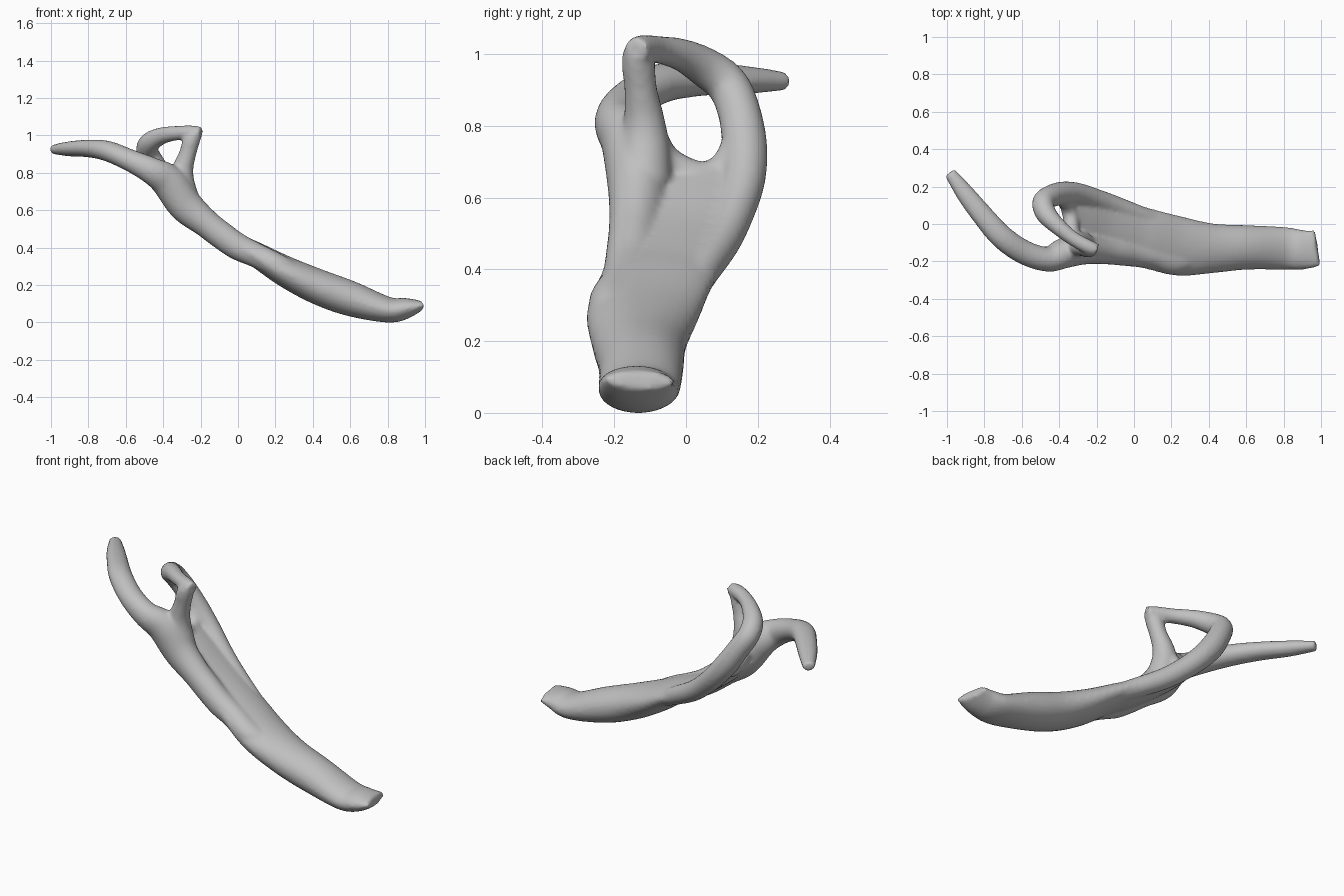
import bpy, bmesh, math
from mathutils import Vector

cube = bpy.data.objects.get("Cube")
if cube:
    bpy.data.objects.remove(cube, do_unlink=True)

SIDES, STEPS = 24, 5


def spline(stations):
    """Catmull-Rom interpolation of position and radii together."""
    pts = [Vector(s) for s in stations]
    out = []
    for i in range(len(pts) - 1):
        a, b = pts[max(i - 1, 0)], pts[i]
        c, d = pts[i + 1], pts[min(i + 2, len(pts) - 1)]
        for k in range(STEPS):
            t = k / STEPS
            out.append((b * 2 + (c - a) * t + (a * 2 - b * 5 + c * 4 - d) * t**2
                        + (b * 3 - a - c * 3 + d) * t**3) * 0.5)
    return out + [pts[-1]]


def loft(bm, stations):
    """Closed tube through (x, y, z, half width, half thickness) stations."""
    path = spline(stations)
    u = Vector((0, 1, 0))
    rings = []
    for i, p in enumerate(path):
        ahead, behind = path[min(i + 1, len(path) - 1)], path[max(i - 1, 0)]
        t = Vector(ahead[:3]) - Vector(behind[:3])
        t.normalize()
        u = (u - t * u.dot(t)).normalized()
        v = t.cross(u)
        rings.append([])
        for k in range(SIDES):
            a = math.tau * k / SIDES
            co = Vector(p[:3]) + u * math.cos(a) * p[3] + v * math.sin(a) * p[4]
            rings[-1].append(bm.verts.new(co))
    for r, s in zip(rings, rings[1:]):
        for k in range(SIDES):
            n = (k + 1) % SIDES
            bm.faces.new((r[k], r[n], s[n], s[k]))
    bm.faces.new(rings[0][::-1])
    bm.faces.new(rings[-1])


def tube(bm, stations):
    loft(bm, [(x, y, z, r, r) for x, y, z, r in stations])


bm = bmesh.new()

# Broad trunk with a slanted butt end, thinning to a web between the limbs
loft(bm, [
    (.98, -.128, .092, .098, .026), (.9, -.138, .076, .106, .056),
    (.8, -.13, .068, .114, .069), (.6, -.125, .128, .119, .094),
    (.42, -.13, .194, .133, .094), (.25, -.12, .275, .158, .082),
    (.1, -.085, .362, .16, .066), (0, -.06, .412, .163, .062),
    (-.15, -.03, .505, .17, .052), (-.27, 0, .595, .155, .047),
    (-.34, .02, .66, .13, .037)])

# Front limb sweeping out to the long free tip
loft(bm, [
    (.34, -.17, .245, .055, .055), (.22, -.195, .3, .077, .064),
    (.1, -.172, .358, .068, .066), (0, -.158, .405, .071, .072),
    (-.08, -.15, .46, .071, .074), (-.17, -.142, .53, .073, .076),
    (-.28, -.135, .625, .083, .092), (-.37, -.155, .75, .081, .093),
    (-.46, -.188, .81, .067, .073), (-.58, -.155, .868, .065, .059),
    (-.7, -.075, .917, .064, .055), (-.8, .035, .93, .059, .047),
    (-.9, .16, .928, .05, .04), (-.985, .275, .925, .032, .026)])

# Rear limb arching up and over
tube(bm, [
    (.2, -.005, .31, .04), (.05, .04, .39, .05), (-.1, .095, .475, .055),
    (-.2, .13, .55, .057), (-.3, .16, .645, .06), (-.38, .164, .74, .063),
    (-.445, .148, .84, .06), (-.485, .115, .915, .059), (-.47, .055, .962, .056),
    (-.41, -.01, .997, .046), (-.33, -.075, 1.012, .039), (-.25, -.12, 1.015, .039),
    (-.198, -.14, 1.01, .035)])

# Upright strut closing the arch onto the front limb
tube(bm, [
    (-.28, -.12, .64, .08), (-.3, -.115, .74, .07), (-.295, -.117, .82, .057),
    (-.27, -.126, .9, .046), (-.25, -.133, .97, .046), (-.23, -.137, 1.012, .039)])

# Rounded rim where the web meets both limbs
tube(bm, [
    (-.3, -.1, .79, .04), (-.33, -.055, .705, .042), (-.34, .04, .66, .042),
    (-.36, .11, .69, .042), (-.4, .15, .78, .04)])

bmesh.ops.recalc_face_normals(bm, faces=bm.faces)
mesh = bpy.data.meshes.new("forked_branch")
bm.to_mesh(mesh)
bm.free()
branch = bpy.data.objects.new("forked_branch", mesh)
bpy.context.collection.objects.link(branch)

# Plain grey surface
grey = bpy.data.materials.new("plain_grey")
grey.use_nodes = True
colour = (.53, .53, .53, 1)
grey.diffuse_color = colour
grey.node_tree.nodes["Principled BSDF"].inputs["Base Color"].default_value = colour
mesh.materials.append(grey)

# Fuse the limbs into one skin and soften the joins
fuse = branch.modifiers.new("fuse", 'REMESH')
fuse.mode = 'VOXEL'
fuse.voxel_size = .011
fuse.use_smooth_shade = True
soften = branch.modifiers.new("soften", 'SMOOTH')
soften.factor = .5
soften.iterations = 5
